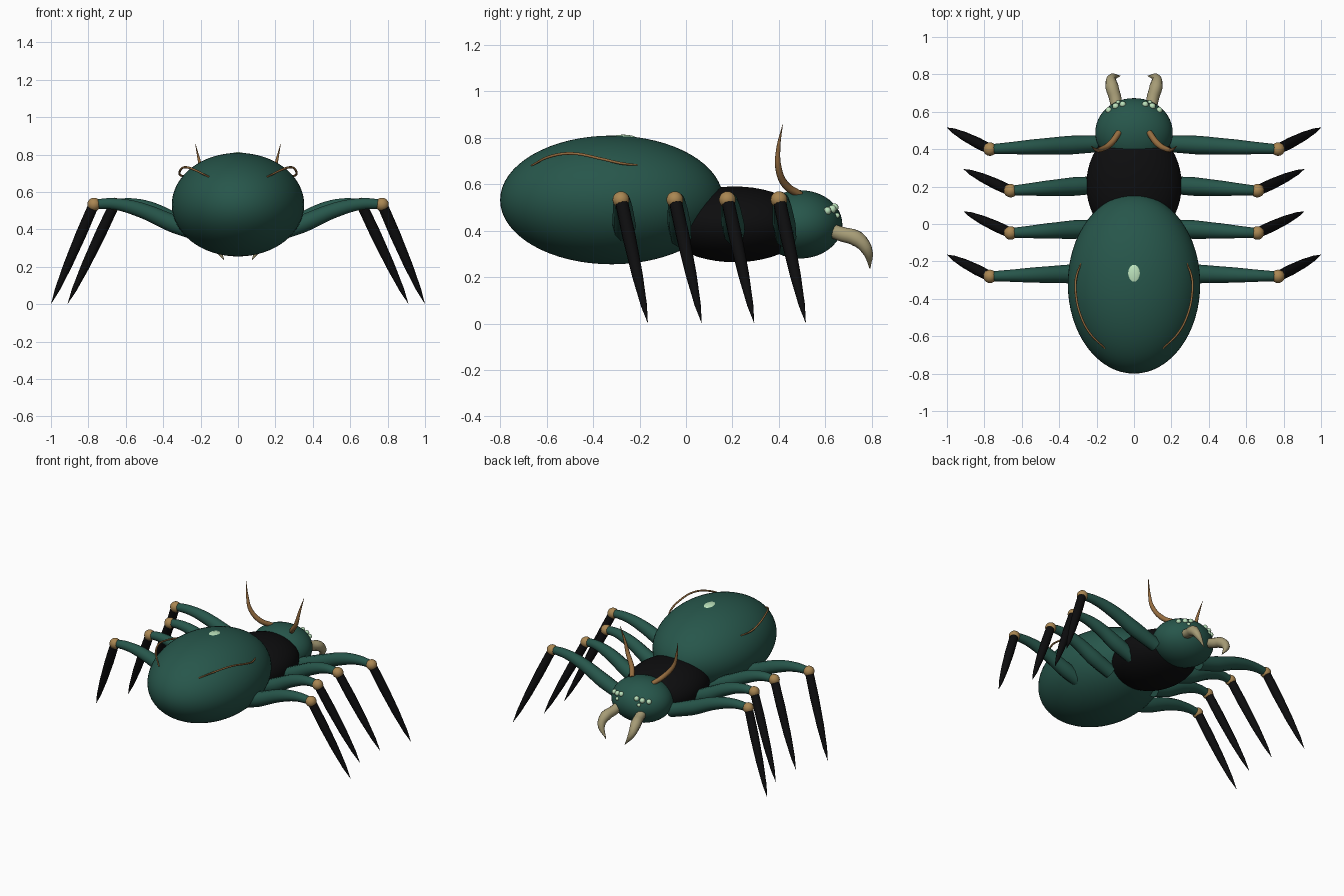
import bpy
import math
from mathutils import Vector

if "Cube" in bpy.data.objects:
    bpy.data.objects.remove(bpy.data.objects["Cube"])


def material(name, rgb):
    m = bpy.data.materials.new(name)
    m.diffuse_color = (*rgb, 1)
    m.use_nodes = True
    m.node_tree.nodes["Principled BSDF"].inputs["Base Color"].default_value = m.diffuse_color
    return m


GREEN = material("dark green", (0.02, 0.093, 0.07))
BLACK = material("black", (0.004, 0.004, 0.0045))
TAN = material("joint tan", (0.40, 0.24, 0.085))
BROWN = material("antenna brown", (0.30, 0.15, 0.05))
BONE = material("fang bone", (0.38, 0.33, 0.18))
PALE = material("pale green", (0.50, 0.76, 0.50))


def finish(obj, name, mat):
    obj.name = name
    obj.data.name = name
    obj.data.materials.clear()
    obj.data.materials.append(mat)
    for p in obj.data.polygons:
        p.use_smooth = True
    return obj


def ellipsoid(name, centre, radii, mat, seg=48, rings=24, rot=(0, 0, 0)):
    bpy.ops.mesh.primitive_uv_sphere_add(segments=seg, ring_count=rings, radius=1,
                                         location=centre, rotation=rot)
    obj = bpy.context.object
    obj.scale = radii
    return finish(obj, name, mat)


def tube(name, points, mat, sides=3, steps=6):
    """Tapered smooth tube through points given as (x, y, z, radius)."""
    cu = bpy.data.curves.new(name, 'CURVE')
    cu.dimensions = '3D'
    cu.bevel_depth = 1.0
    cu.bevel_resolution = sides
    cu.resolution_u = steps
    cu.use_fill_caps = True
    sp = cu.splines.new('BEZIER')
    sp.bezier_points.add(len(points) - 1)
    for bp, (x, y, z, r) in zip(sp.bezier_points, points):
        bp.co = (x, y, z)
        bp.radius = r
        bp.handle_left_type = bp.handle_right_type = 'AUTO'
    obj = bpy.data.objects.new(name, cu)
    bpy.context.collection.objects.link(obj)
    bpy.ops.object.select_all(action='DESELECT')
    obj.select_set(True)
    bpy.context.view_layer.objects.active = obj
    bpy.ops.object.convert(target='MESH')
    obj = finish(bpy.context.object, name, mat)
    bpy.ops.object.shade_smooth_by_angle(angle=math.radians(50))
    return obj


# body
ellipsoid("abdomen", (0, -0.32, 0.532), (0.354, 0.48, 0.277), GREEN, 64, 32)
ellipsoid("thorax", (0, 0.21, 0.427), (0.255, 0.31, 0.163), BLACK)
ellipsoid("head", (0, 0.49, 0.427), (0.207, 0.183, 0.147), GREEN)
ellipsoid("back_spot", (0, -0.27, 0.798), (0.037, 0.055, 0.015), PALE, 24, 12)

# legs: joint x, joint y, tip x, root y
LEGS = [("front", 0.77, 0.40, 0.998, 0.43),
        ("mid_front", 0.66, 0.178, 0.91, 0.21),
        ("mid_back", 0.66, -0.048, 0.91, -0.022),
        ("back", 0.77, -0.28, 0.998, -0.262)]

for side, s in (("left", -1), ("right", 1)):
    for name, jx, jy, tx, ry in LEGS:
        tag = f"{side}_{name}"
        rx = 0.18

        def along(t, z, r):
            return (s * (rx + (jx - rx) * t), ry + (jy - ry) * t, z, r)
        tube(f"{tag}_upper_leg",
             [along(0, 0.37, 0.045), along(0.28, 0.43, 0.05),
              along(0.6, 0.508, 0.041), along(0.82, 0.536, 0.032),
              along(1, 0.535, 0.026)], GREEN)
        ellipsoid(f"{tag}_joint", (s * jx, jy, 0.533), (0.036,) * 3, TAN, 20, 12)
        a, b = Vector((s * jx, jy, 0.535)), Vector((s * tx, jy + 0.115, 0.004))
        tube(f"{tag}_lower_leg",
             [(*a.lerp(b, t), r) for t, r in
              ((0, 0.028), (0.3, 0.029), (0.6, 0.024), (0.85, 0.014), (1, 0.001))],
             BLACK)

    # curved fang
    tube(f"{side}_fang",
         [(s * 0.09, 0.60, 0.41, 0.03), (s * 0.10, 0.67, 0.385, 0.033),
          (s * 0.118, 0.735, 0.365, 0.035), (s * 0.12, 0.778, 0.318, 0.025),
          (s * 0.075, 0.792, 0.237, 0.002)], BONE)

    # antenna sweeping back, then up
    tube(f"{side}_antenna",
         [(s * 0.08, 0.49, 0.555, 0.016), (s * 0.125, 0.43, 0.595, 0.017),
          (s * 0.18, 0.398, 0.67, 0.014), (s * 0.203, 0.397, 0.75, 0.009),
          (s * 0.228, 0.416, 0.857, 0.001)], BROWN)

    # thin ridge along the abdomen
    tube(f"{side}_abdomen_stripe",
         [(s * 0.155, -0.665, 0.68, 0.004), (s * 0.235, -0.585, 0.719, 0.006),
          (s * 0.285, -0.49, 0.732, 0.006), (s * 0.312, -0.36, 0.708, 0.006),
          (s * 0.308, -0.28, 0.69, 0.006), (s * 0.283, -0.21, 0.682, 0.004)], BROWN)

    # four eyes per side, placed on the head surface
    for i, (ex, ez, r) in enumerate(((0.06, 0.50, 0.017), (0.098, 0.492, 0.018),
                                     (0.135, 0.485, 0.017), (0.085, 0.465, 0.012))):
        k = 1 - (ex / 0.207) ** 2 - ((ez - 0.427) / 0.147) ** 2
        ellipsoid(f"{side}_eye_{i + 1}", (s * ex, 0.49 + 0.183 * math.sqrt(k), ez),
                  (r, r, r), PALE, 16, 8)
